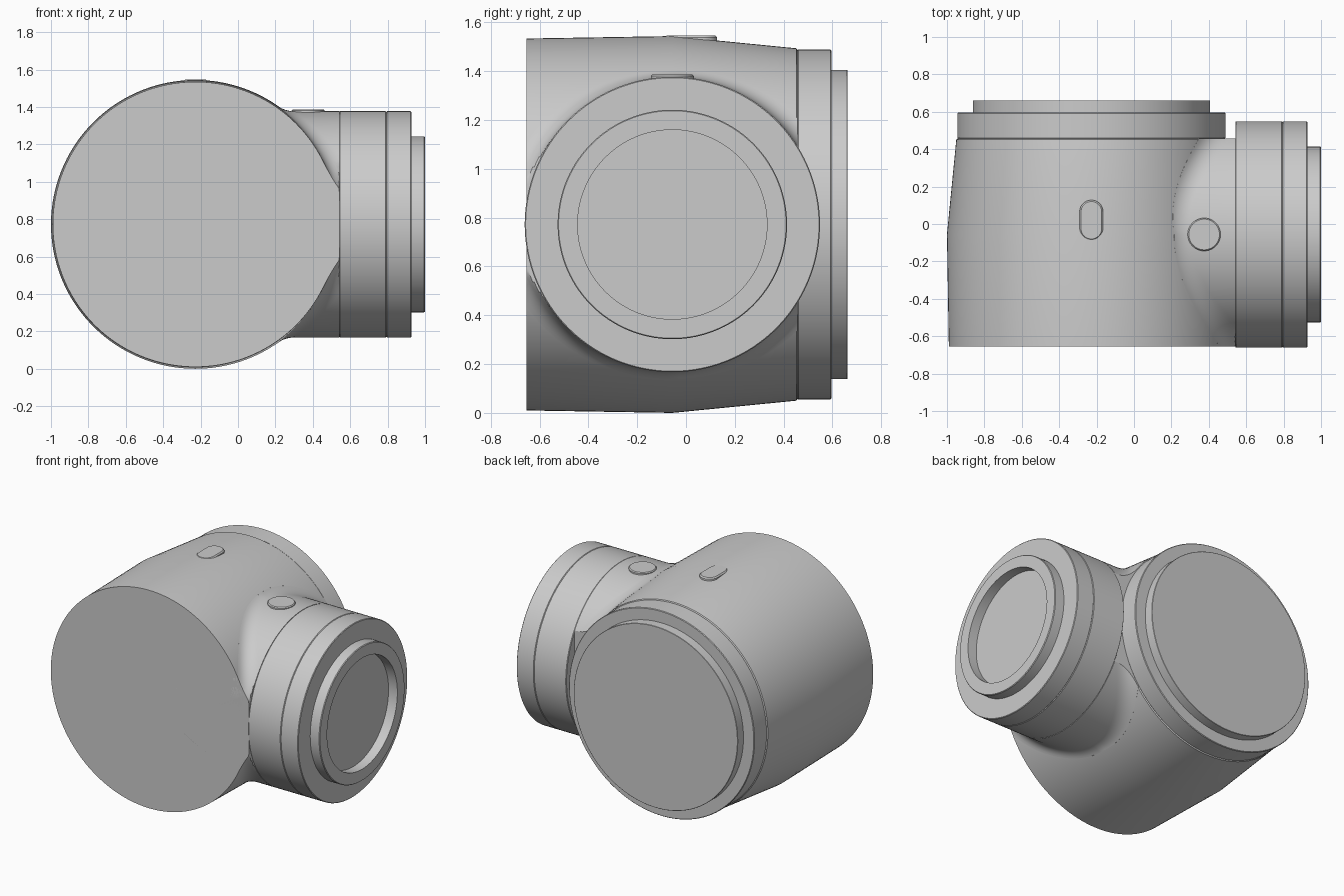
import bpy, bmesh
from math import sin, cos, pi, sqrt, radians

cube = bpy.data.objects.get("Cube")
if cube:
    bpy.data.objects.remove(cube)

# One grey for the whole fitting
grey = bpy.data.materials.new("plain grey")
grey.use_nodes = True
GREY = (0.6, 0.6, 0.6, 1)
grey.diffuse_color = GREY
grey.node_tree.nodes["Principled BSDF"].inputs["Base Color"].default_value = GREY

SEG = 160
CX, CY, CZ = -0.228, -0.056, 0.772      # body axis x, branch axis y, shared axis height
FRONT, BACK, SEAM = -0.654, 0.456, 0.542
BRANCH_R = 0.605
ANGLES = [2 * pi * i / SEG for i in range(SEG)]


def finish(name, bm):
    """Fix normals, smooth gentle edges, and add the object to the scene."""
    bmesh.ops.recalc_face_normals(bm, faces=bm.faces[:])
    for f in bm.faces:
        f.smooth = True
    for e in bm.edges:
        e.smooth = e.calc_face_angle(0) < radians(30)
    mesh = bpy.data.meshes.new(name)
    bm.to_mesh(mesh)
    bm.free()
    mesh.materials.append(grey)
    obj = bpy.data.objects.new(name, mesh)
    bpy.context.collection.objects.link(obj)
    return obj


def loft(rings):
    """Closed skin through equal-length rings, capped at both ends."""
    bm = bmesh.new()
    rows = [[bm.verts.new(p) for p in ring] for ring in rings]
    for a, b in zip(rows, rows[1:]):
        for i in range(len(a)):
            j = (i + 1) % len(a)
            bm.faces.new((a[i], a[j], b[j], b[i]))
    bm.faces.new(rows[0])
    bm.faces.new(rows[-1])
    return bm


def turned_y(name, profile):
    finish(name, loft([[(CX + r * cos(t), y, CZ + r * sin(t)) for t in ANGLES]
                       for y, r in profile]))


def turned_x(name, profile):
    finish(name, loft([[(x, CY + r * cos(t), CZ + r * sin(t)) for t in ANGLES]
                       for x, r in profile]))


def drum(start, end, r, c=0.004):
    """Profile of a cylinder with fine chamfers that read as seams."""
    return [(start, r - c), (start + c, r), (end - c, r), (end, r - c)]


# Main barrel with a slight taper towards the back
turned_y("main_body", [(FRONT, 0.762), (CY, 0.772), (BACK - 0.004, 0.722), (BACK, 0.716)])
turned_y("back_collar", drum(BACK, 0.596, 0.717))
turned_y("back_cap", drum(0.58, 0.661, 0.634, 0.002))

# Side branch: two bands, then a rim with a recessed disc
turned_x("branch_inner_band", drum(SEAM, 0.793, BRANCH_R))
turned_x("branch_outer_band", drum(0.793, 0.927, BRANCH_R))
turned_x("branch_rim", [(0.91, 0.47), (0.995, 0.47), (1.0, 0.466),
                        (1.0, 0.388), (0.932, 0.388)])


def body_radius(y):
    if y < CY:
        return 0.772 - 0.01 * min(1, (CY - y) / (CY - FRONT))
    return 0.772 - 0.05 * (y - CY) / (BACK - CY)


def body_x(rho, t):
    """Where the barrel surface lies for a point around the branch axis."""
    r = body_radius(CY + rho * cos(t))
    return CX + sqrt(max(0, r * r - (rho * sin(t)) ** 2))


def blend_point(t, u):
    """Point on the fillet running from the barrel onto the branch."""
    side = cos(t) ** 2
    outer = BRANCH_R + 0.027 + 0.07 * side
    length = 0.05 + 0.08 * side
    corner = body_x(BRANCH_R, t)
    w = (1 - u) ** 2
    rho = w * outer + (1 - w) * BRANCH_R
    x = w * body_x(outer, t) + 2 * u * (1 - u) * corner + u * u * (corner + length)
    return (min(x, SEAM), CY + rho * cos(t), CZ + rho * sin(t))


# Blended hub joining barrel and branch, sliced flush with the barrel ends
rings = [[(-0.1, CY + 0.6 * cos(t), CZ + 0.6 * sin(t)) for t in ANGLES]]
rings += [[blend_point(t, k / 10) for t in ANGLES] for k in range(11)]
rings += [[(SEAM, CY + BRANCH_R * cos(t), CZ + BRANCH_R * sin(t)) for t in ANGLES]]
hub = loft(rings)
bmesh.ops.remove_doubles(hub, verts=hub.verts[:], dist=0.0002)
for y, way in ((FRONT, -1), (BACK, 1)):
    cut = bmesh.ops.bisect_plane(hub, geom=hub.verts[:] + hub.edges[:] + hub.faces[:],
                                 plane_co=(0, y, 0), plane_no=(0, way, 0),
                                 clear_outer=True)
    edges = [g for g in cut["geom_cut"] if isinstance(g, bmesh.types.BMEdge)]
    bmesh.ops.holes_fill(hub, edges=edges, sides=0)
finish("branch_hub", hub)


def pad(name, x, y, r, stretch, low, top, c):
    """Raised round-ended pad with a chamfered top edge."""
    def ring(radius, z):
        return [(x + radius * cos(t),
                 y + radius * sin(t) + (stretch if sin(t) > 0 else -stretch), z)
                for t in ANGLES[::2]]
    finish(name, loft([ring(r, low), ring(r, top - c), ring(r - c, top)]))


# Small raised marks on top of the barrel and the branch
pad("body_top_pad", CX, 0.02, 0.063, 0.045, 1.48, 1.546, 0.008)
pad("branch_top_button", 0.375, CY, 0.088, 0, 1.34, 1.387, 0.006)
